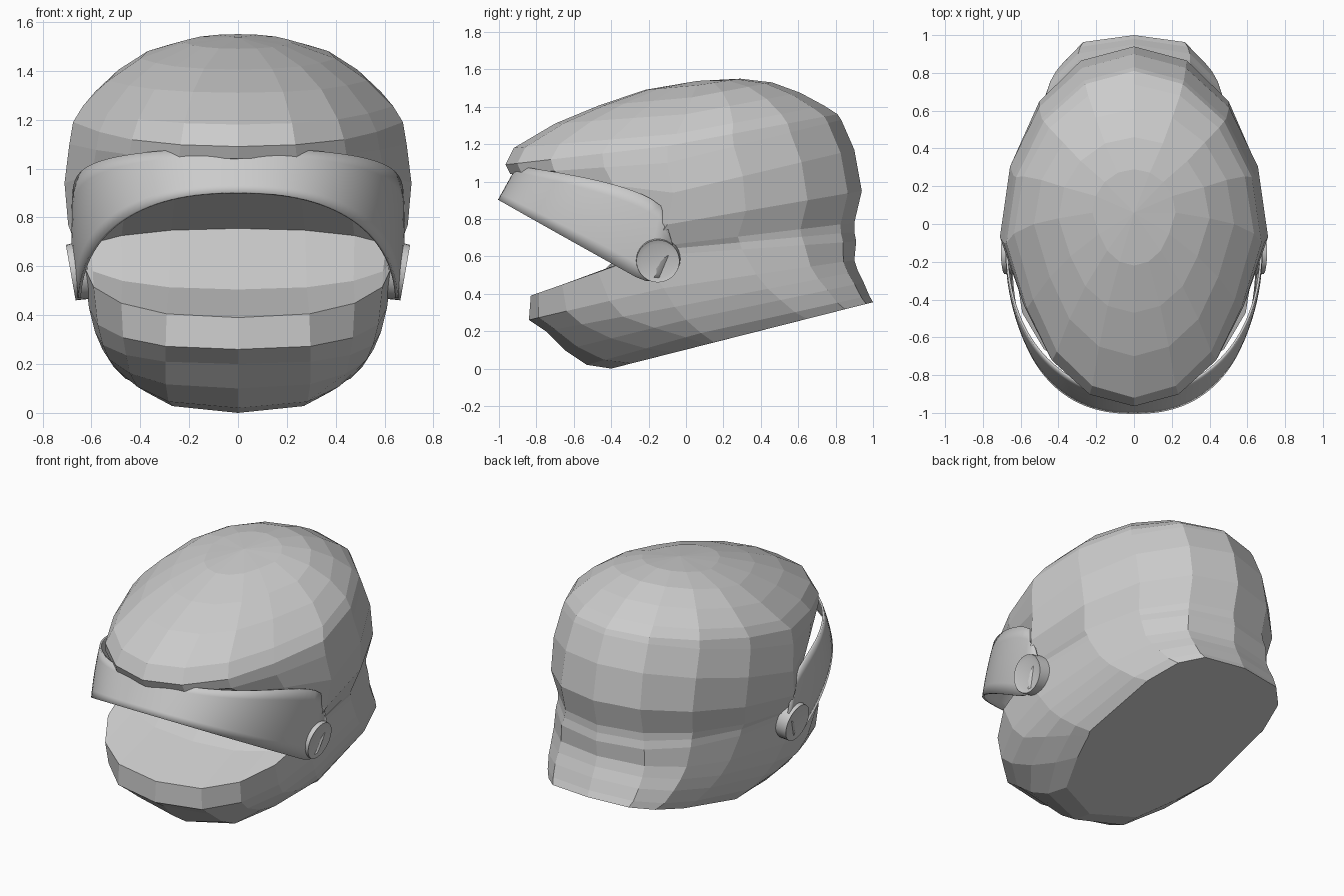
import bpy, bmesh
from math import sin, cos, pi, radians
from mathutils import Matrix

if "Cube" in bpy.data.objects:
    bpy.data.objects.remove(bpy.data.objects["Cube"])


def finish(bm, name):
    bmesh.ops.recalc_face_normals(bm, faces=bm.faces)
    me = bpy.data.meshes.new(name)
    bm.to_mesh(me)
    bm.free()
    ob = bpy.data.objects.new(name, me)
    bpy.context.collection.objects.link(ob)
    return ob


def smooth(ob):
    bpy.context.view_layer.objects.active = ob
    bpy.ops.object.select_all(action='DESELECT')
    ob.select_set(True)
    bpy.ops.object.shade_smooth_by_angle(angle=radians(35))


def spow(v, p):
    return (1 if v >= 0 else -1) * (abs(v) ** p if abs(v) > 1e-6 else 0)


# Faceted shell: stacked tilted rings, each front (y, z), side (x, y, z), back (y, z)
SIDES = 16
RINGS = [
    ((-.40, 0), (.46, .15, .14), (1, .355)),
    ((-.53, .02), (.51, .08, .19), (.98, .39)),
    ((-.65, .10), (.555, 0, .26), (.95, .46)),
    ((-.75, .20), (.585, -.06, .33), (.92, .52)),
    ((-.84, .26), (.61, -.12, .43), (.90, .58)),
    ((-.83, .39), (.63, -.23, .60), (.91, .68)),
    # face opening: floor, back crease, ceiling
    ((-.46, .505), (.635, -.20, .63), (.90, .73)),
    ((-.20, .755), (.65, -.18, .65), (.90, .78)),
    ((-.60, .93), (.695, -.10, .77), (.94, .95)),
    ((-.86, 1.04), (.71, -.07, .94), (.90, 1.17)),
    # brow lip and crown
    ((-.94, 1.04), (.69, -.10, 1.10), (.83, 1.33)),
    ((-.965, 1.09), (.675, -.10, 1.19), (.81, 1.36)),
    ((-.92, 1.18), (.635, -.05, 1.255), (.74, 1.405)),
    ((-.70, 1.31), (.53, 0, 1.36), (.61, 1.475)),
    ((-.47, 1.405), (.40, .03, 1.45), (.46, 1.53)),
    ((-.22, 1.49), (.22, .06, 1.515), (.29, 1.55)),
]
bm = bmesh.new()
loops = []
for n, (front, side, back) in enumerate(RINGS):
    p = min(1, .56 + .048 * n)           # boxier towards the neck
    pf = max(.95, 2.8 - .7 * n)          # pointed under the chin
    loop = []
    for i in range(SIDES):
        a = 2 * pi * i / SIDES
        is_front = cos(a) > .1
        c = abs(spow(cos(a), pf if is_front else p))
        ey, ez = front if is_front else back
        # the upper shell is narrower ahead of the hinges
        k = .91 if is_front and n >= 8 else 1
        loop.append(bm.verts.new((k * side[0] * spow(sin(a), p),
                                  side[1] + (ey - side[1]) * c,
                                  side[2] + (ez - side[2]) * c)))
    loops.append(loop)
for lo, hi in zip(loops, loops[1:]):
    for i in range(SIDES):
        j = (i + 1) % SIDES
        bm.faces.new((lo[i], lo[j], hi[j], hi[i]))
bm.faces.new(loops[0])
apex = bm.verts.new((0, .06, 1.538))
for i in range(SIDES):
    bm.faces.new((loops[-1][i], loops[-1][(i + 1) % SIDES], apex))
finish(bm, "helmet_shell")

# Raised visor: curved band whose upper edge tucks under the brow
bm = bmesh.new()
COLS, ROWS = 64, 6
grid = []
for i in range(COLS + 1):
    a = -pi / 2 + pi * i / COLS
    c = abs(spow(cos(a), .85))
    x0, y0 = .65 * spow(sin(a), .85), -.15 - .85 * c
    z0 = max(.47, .9 - .56 * (y0 + 1))
    x1, y1 = .675 * spow(sin(a), .95), -.07 - .83 * c
    z1 = .66 + .42 * c ** .27
    col = []
    for k in range(ROWS + 1):
        t = k / ROWS
        bulge = 1 + .06 * t * (1 - t)
        col.append(bm.verts.new(((x0 + (x1 - x0) * t) * bulge,
                                 y0 + (y1 - y0) * t,
                                 z0 + (z1 - z0) * t)))
    grid.append(col)
for ga, gb in zip(grid, grid[1:]):
    for k in range(ROWS):
        bm.faces.new((ga[k], gb[k], gb[k + 1], ga[k + 1]))
visor = finish(bm, "visor")
mod = visor.modifiers.new("thickness", 'SOLIDIFY')
mod.thickness = .012
mod.offset = 0
smooth(visor)

# Round hinge caps with a recessed centre
for s, label in ((1, "left"), (-1, "right")):
    bm = bmesh.new()
    bmesh.ops.create_cone(bm, cap_ends=True, segments=32, radius1=.12,
                          radius2=.115, depth=.07)
    top = max(bm.faces, key=lambda f: f.calc_center_median().z)
    bmesh.ops.inset_region(bm, faces=[top], thickness=.024)
    bmesh.ops.translate(bm, verts=top.verts, vec=(0, 0, -.008))
    bm.transform(Matrix.Translation((s * .65, -.15, .58))
                 @ Matrix.Rotation(s * radians(100), 4, 'Y'))
    smooth(finish(bm, "hinge_cap_" + label))
